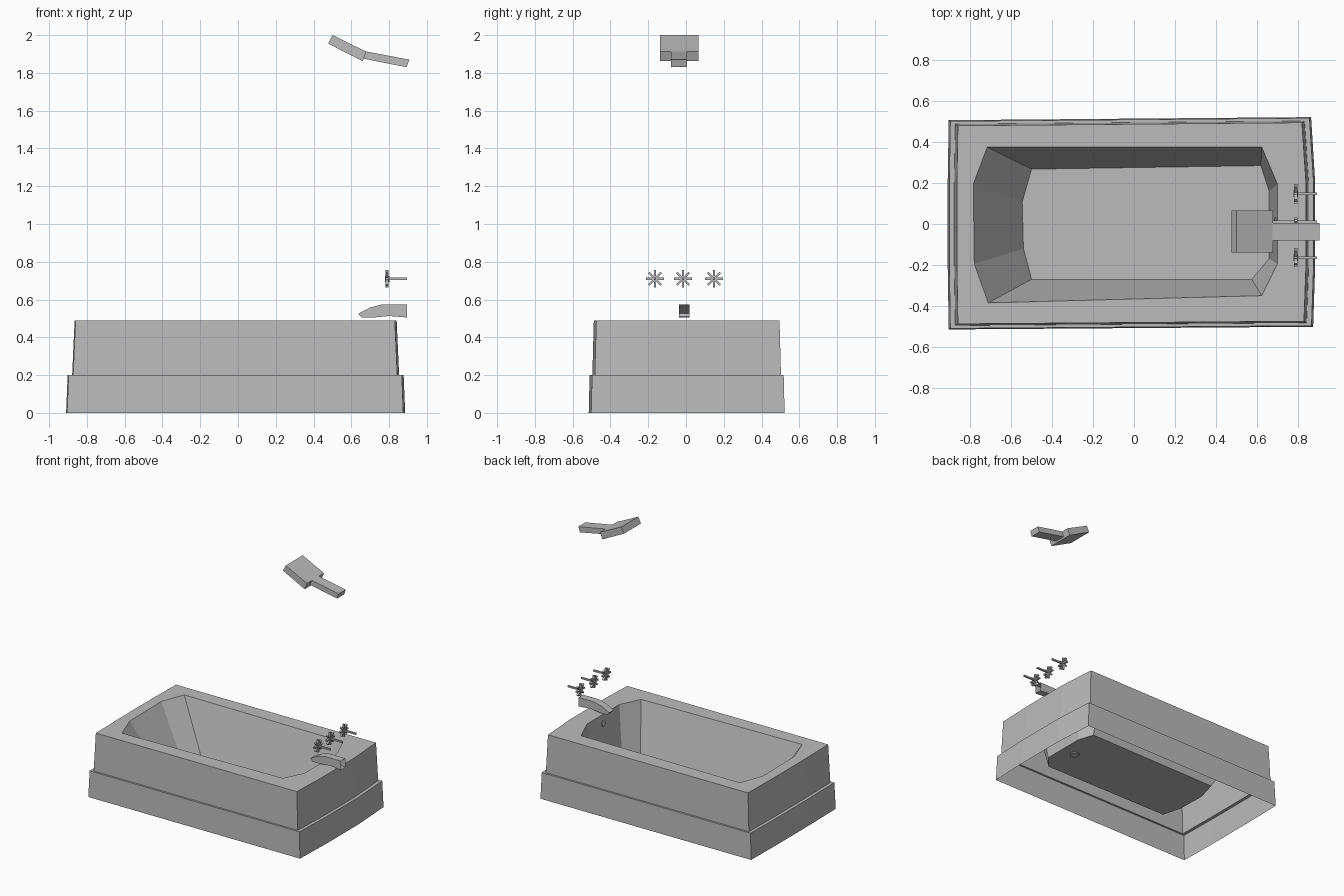
import bpy, bmesh, math
from mathutils import Matrix, Vector

cube = bpy.data.objects.get("Cube")
if cube:
    bpy.data.objects.remove(cube, do_unlink=True)

grey = bpy.data.materials.new("plain grey")
grey.use_nodes = True
shade = (0.5, 0.5, 0.5, 1)
grey.diffuse_color = shade
grey.node_tree.nodes["Principled BSDF"].inputs["Base Color"].default_value = shade


def finish(bm, name):
    mesh = bpy.data.meshes.new(name)
    bm.to_mesh(mesh)
    bm.free()
    mesh.materials.append(grey)
    obj = bpy.data.objects.new(name, mesh)
    bpy.context.collection.objects.link(obj)
    return obj


def loft(name, rings, cap_last=True):
    """Skin clockwise rings from the bottom outwards to the last one."""
    bm = bmesh.new()
    loops = [[bm.verts.new(p) for p in ring] for ring in rings]
    for a, b in zip(loops, loops[1:]):
        n = len(a)
        for i in range(n):
            j = (i + 1) % n
            bm.faces.new((a[j], a[i], b[i], b[j]))
    if cap_last:
        bm.faces.new(reversed(loops[-1]))
    return finish(bm, name)


def side_prism(name, profile, y0, y1, open_edge=None):
    """Extrude an x-z profile across y, leaving one edge open if asked."""
    bm = bmesh.new()
    near = [bm.verts.new((x, y0, z)) for x, z in profile]
    far = [bm.verts.new((x, y1, z)) for x, z in profile]
    bm.faces.new(near)
    bm.faces.new(reversed(far))
    n = len(profile)
    for i in range(n):
        j = (i + 1) % n
        bm.faces.new((near[i], far[i], far[j], near[j]))
    bmesh.ops.recalc_face_normals(bm, faces=bm.faces)
    if open_edge is not None:
        bm.faces.ensure_lookup_table()
        bmesh.ops.delete(bm, geom=[bm.faces[2 + open_edge]], context='FACES_ONLY')
    return finish(bm, name)


def ring(points, z):
    return [(x, y, z) for x, y in points]


def outline(grow, z):
    """Tub outline with a slightly bowed tap end."""
    pts = [(-.86, .48), (.82, .495), (.84, .2), (.84, -.2),
           (.83, -.475), (-.86, -.488), (-.865, -.2), (-.865, .2)]
    return [(x + math.copysign(grow, x),
             y + (math.copysign(grow * .6, y) if abs(y) > .3 else 0), z)
            for x, y in pts]


# Tub: skirt, ledge, upper wall, rim, basin and floor in one open shell
opening = [(-.717, .375), (.624, .375), (.70, .195), (.70, -.195),
           (.624, -.35), (-.712, -.385), (-.78, -.195), (-.785, .195)]
floor = [(-.50, .268), (.62, .285), (.66, .16), (.66, -.17),
         (.575, -.27), (-.50, -.27), (-.54, -.12), (-.546, .107)]
loft("bathtub", [outline(.045, 0), outline(.037, .2), outline(.013, .2),
                 outline(0, .49), ring(opening, .49), ring(floor, .12)])


# Drain and overflow discs
def disc(name, centre, axis, radius, depth):
    bm = bmesh.new()
    turn = Vector(axis).to_track_quat('Z', 'Y').to_matrix().to_4x4()
    bmesh.ops.create_cone(bm, cap_ends=True, segments=12, radius1=radius,
                          radius2=radius, depth=depth,
                          matrix=Matrix.Translation(centre) @ turn)
    return finish(bm, name)


disc("drain", (.545, -.015, .12), (0, 0, 1), .035, .012)
disc("overflow", (.693, .01, .425), (-1, 0, .11), .022, .012)

# Spout, open at the wall end
side_prism("spout", [(.895, .505), (.895, .573), (.76, .573), (.70, .558),
                     (.637, .525), (.655, .505), (.72, .505), (.80, .513)],
           -.037, .018, open_edge=0)

# Shower head plate and its arm
side_prism("shower_head", [(.477, 1.955), (.50, 2), (.68, 1.912), (.66, 1.862)],
           -.138, .067)
side_prism("shower_arm", [(.64, 1.88), (.665, 1.916), (.907, 1.87), (.893, 1.83)],
           -.08, .005)

# Tap handles: eight-spoke wheels on thin rods
for side, y in (("right", -.164), ("middle", -.016), ("left", .148)):
    bm = bmesh.new()
    hub = Vector((.79, y, .71))
    for k in range(4):
        place = Matrix.Translation(hub) @ Matrix.Rotation(k * math.pi / 4, 4, 'X')
        bmesh.ops.create_cube(bm, size=1, matrix=place @ Matrix.Diagonal((.016, .011, .094, 1)))
    bmesh.ops.create_cone(bm, cap_ends=True, segments=8, radius1=.016, radius2=.016, depth=.022,
                          matrix=Matrix.Translation(hub) @ Matrix.Rotation(math.pi / 2, 4, 'Y'))
    bmesh.ops.create_cube(bm, size=1, matrix=Matrix.Translation(hub + Vector((.05, 0, 0)))
                          @ Matrix.Diagonal((.11, .012, .012, 1)))
    finish(bm, side + "_tap_handle")
